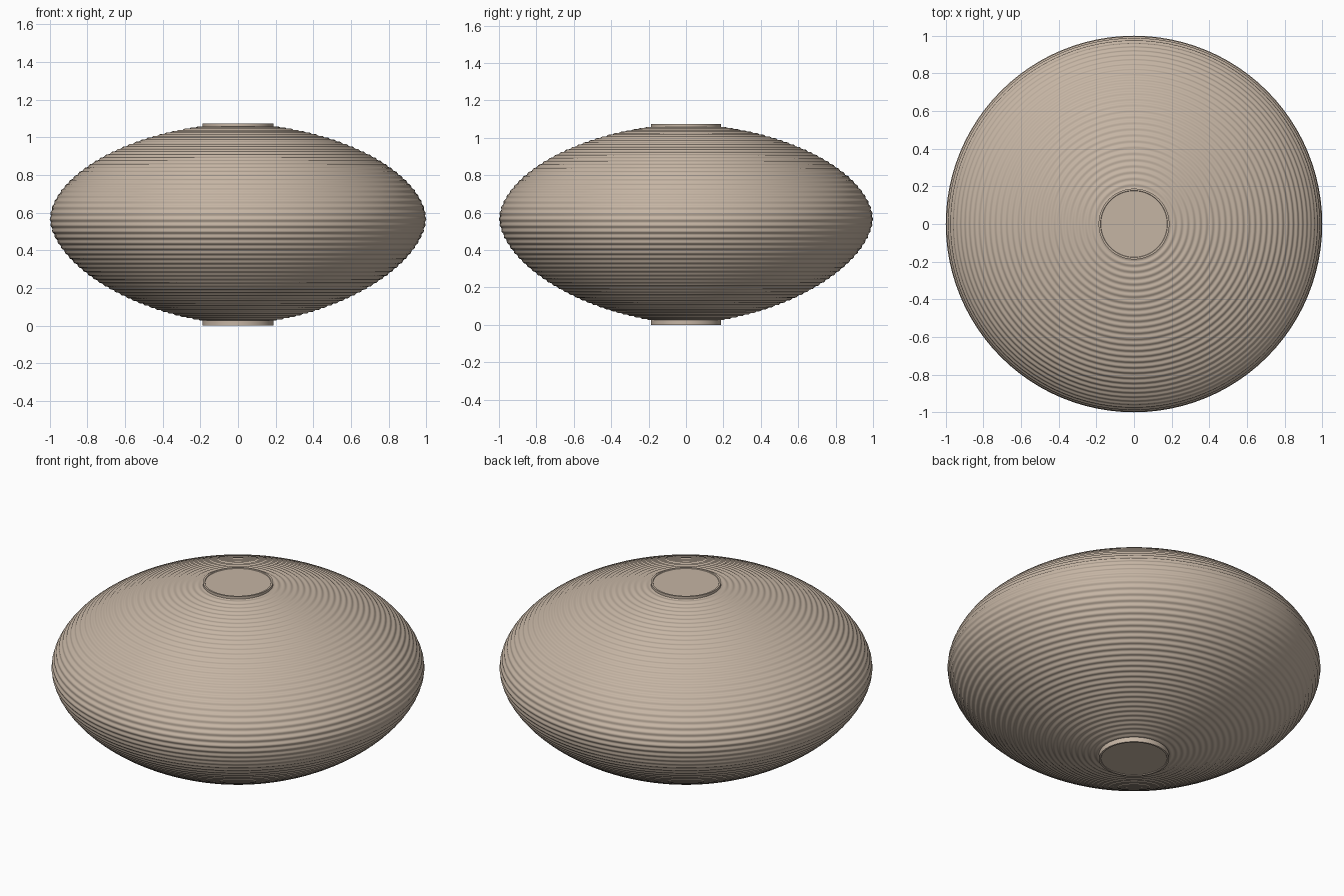
import bpy, bmesh, math

cube = bpy.data.objects.get("Cube")
if cube:
    bpy.data.objects.remove(cube, do_unlink=True)

paper = bpy.data.materials.new("warm_beige_paper")
paper.use_nodes = True
colour = (0.56, 0.46, 0.37, 1)
paper.diffuse_color = colour
paper.node_tree.nodes["Principled BSDF"].inputs["Base Color"].default_value = colour

SIDES = 96
EQUATOR = 0.565              # height of the widest point
RIM = 0.188                  # radius of the end openings
PITCH, DEPTH = 0.034, 0.005  # rib spacing along the surface, groove depth
SAMPLES = 240                # profile samples in each half


def revolve(name, profile):
    """Spin a (radius, z) profile round the z axis."""
    bm = bmesh.new()
    verts = [bm.verts.new((r, 0, z)) for r, z in profile]
    edges = [bm.edges.new(pair) for pair in zip(verts, verts[1:])]
    bmesh.ops.spin(bm, geom=verts + edges, cent=(0, 0, 0), axis=(0, 0, 1),
                   angle=math.tau, steps=SIDES, use_duplicate=False)
    bmesh.ops.remove_doubles(bm, verts=bm.verts, dist=0.0001)
    bmesh.ops.recalc_face_normals(bm, faces=bm.faces)
    mesh = bpy.data.meshes.new(name)
    bm.to_mesh(mesh)
    bm.free()
    mesh.materials.append(paper)
    obj = bpy.data.objects.new(name, mesh)
    bpy.context.collection.objects.link(obj)
    bpy.ops.object.select_all(action="DESELECT")
    obj.select_set(True)
    bpy.context.view_layer.objects.active = obj
    bpy.ops.object.shade_smooth_by_angle(angle=math.radians(40))


def half_profile(side, height, power):
    """Ribbed lens curve from the equator to a rim; side is 1 up or -1 down."""
    end = math.acos(RIM ** (power / 2))
    points, arc, last = [], 0, (1, 0)
    for i in range(SAMPLES + 1):
        a = end * i / SAMPLES
        r, z = math.cos(a) ** (2 / power), height * math.sin(a) ** (2 / power)
        arc += math.dist((r, z), last)
        last = (r, z)
        nr, nz = r ** (power - 1), (z / height) ** (power - 1) / height
        size = math.hypot(nr, nz)
        sink = DEPTH * (math.cos(math.tau * arc / PITCH) - 1) / 2
        points.append((r + sink * nr / size, EQUATOR + side * (z + sink * nz / size)))
    return points


# Ribbed paper shade, a little fuller below the equator than above
upper = half_profile(1, 0.508, 1.85)
lower = half_profile(-1, 0.558, 1.75)
revolve("paper_shade", lower[:0:-1] + upper)

# Closed end rings, each a short collar with a flat disc
for name, inner, outer in (("top_ring", 1.05, 1.073), ("bottom_ring", 0.028, 0.0)):
    lip = outer + (inner - outer) * 0.15
    revolve(name, [(RIM - 0.01, inner), (RIM, inner), (RIM, outer),
                   (RIM - 0.01, outer), (RIM - 0.012, lip), (0, lip)])
